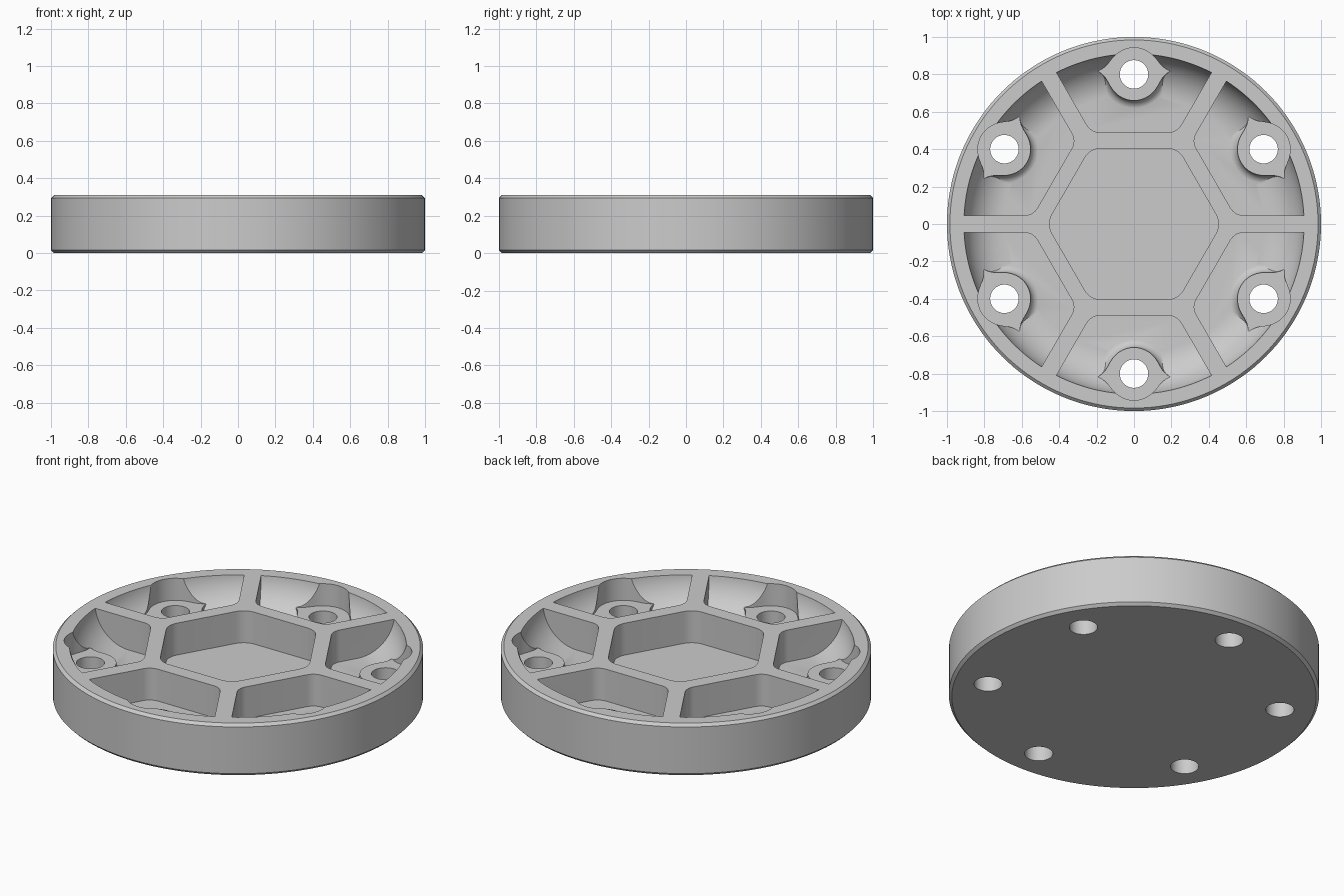
import bpy, bmesh, math
from mathutils import Vector, Matrix

if "Cube" in bpy.data.objects:
    bpy.data.objects.remove(bpy.data.objects["Cube"])

TOP, FLOOR, BOSS_Z = 0.31, 0.12, 0.178


def add_solid(bm, rings, mat=Matrix()):
    """Closed solid lofted through rings of points, bottom to top."""
    vs = [[bm.verts.new(mat @ Vector(p)) for p in r] for r in rings]
    n = len(vs[0])
    for a, b in zip(vs, vs[1:]):
        for i in range(n):
            j = (i + 1) % n
            bm.faces.new((a[i], a[j], b[j], b[i]))
    bm.faces.new(vs[0][::-1])
    bm.faces.new(vs[-1])


def make(name, rings, mats=(Matrix(),)):
    bm = bmesh.new()
    for m in mats:
        add_solid(bm, rings, m)
    me = bpy.data.meshes.new(name)
    bm.to_mesh(me)
    bm.free()
    ob = bpy.data.objects.new(name, me)
    bpy.context.collection.objects.link(ob)
    return ob


def lathe(profile, n, extra=lambda t: 0.0):
    rings = []
    for r, z in profile:
        ring = []
        for i in range(n):
            t = 2 * math.pi * i / n
            q = r + (extra(t) if r > 0.1 else 0)
            ring.append((q * math.cos(t), q * math.sin(t), z))
        rings.append(ring)
    return rings


def rounded(points, radius_list):
    """Polygon with softened corners."""
    out = []
    n = len(points)
    for i, (p, rad) in enumerate(zip(points, radius_list)):
        p = Vector(p)
        if rad == 0:
            out.append(p)
            continue
        u = (Vector(points[i - 1]) - p).normalized()
        v = (Vector(points[(i + 1) % n]) - p).normalized()
        d = rad / math.tan(u.angle(v) / 2)
        for k in range(9):
            s = k / 8
            out.append(p + u * d * (1 - s) ** 2 + v * d * s ** 2)
    return out


def prism(poly, z0, z1):
    return [[(p[0], p[1], z) for p in poly] for z in (z0, z1)]


def boolean(ob, tool, op):
    m = ob.modifiers.new("bool", 'BOOLEAN')
    m.operation, m.object, m.solver = op, tool, 'EXACT'
    dg = bpy.context.evaluated_depsgraph_get()
    dg.update()
    me = bpy.data.meshes.new_from_object(ob.evaluated_get(dg))
    ob.modifiers.clear()
    ob.data = me
    bpy.data.objects.remove(tool)


turns = [Matrix.Rotation(math.radians(60 * k), 4, 'Z') for k in range(6)]
boss_spots = [Matrix.Rotation(math.radians(30 + 60 * k), 4, 'Z')
              @ Matrix.Translation((0.8, 0, 0)) for k in range(6)]

# Chamfered disc
body = make("ribbed_cover", lathe([(0.984, 0), (1, 0.016), (1, TOP - 0.016), (0.984, TOP)], 144))

# Six pockets between the ribs, with a curved outer wall
c, s = 0.5, math.sqrt(0.75)
half, side = 0.046, 0.49
t0 = (side - half * c) / s
corner = (t0 * c - half * s, side)
far = (1.1 * c - half * s, 1.1 * s + half * c)
pocket = rounded([(-corner[0], side), corner, far, (0, 1.2), (-far[0], far[1])],
                 [0.085, 0.085, 0, 0, 0])
pockets = make("pocket_cutter", prism(pocket, 0.08, 0.5), turns)
R, wall = 0.22, 0.912
arc = [(wall - R + R * math.sin(a), FLOOR + R - R * math.cos(a))
       for a in (math.pi / 2 * k / 16 for k in range(17))]
bowl = make("bowl_cutter", lathe(arc + [(wall, 0.4)], 144))
boolean(pockets, bowl, 'INTERSECT')


# Screw bosses with a base fillet and small ears running into the wall
def ears(t):
    a = abs((t + math.pi) % (2 * math.pi) - math.pi)
    return 0.052 * math.exp(-abs(a - math.radians(85)) / 0.16)


fillet = [(0.19 - 0.05 * math.sin(a), FLOOR + 0.049 - 0.05 * math.cos(a))
          for a in (math.pi / 2 * k / 8 for k in range(9))]
bosses = make("boss_form", lathe([(0.19, 0.09)] + fillet + [(0.14, BOSS_Z)], 72, ears), boss_spots)
boolean(pockets, bosses, 'DIFFERENCE')
boolean(body, pockets, 'DIFFERENCE')

# Central hexagonal recess
rad = 0.405 / s
hexagon = [(rad * math.cos(math.pi / 3 * k), rad * math.sin(math.pi / 3 * k)) for k in range(6)]
boolean(body, make("hex_cutter", prism(rounded(hexagon, [0.11] * 6), FLOOR, 0.5)), 'DIFFERENCE')

# Through holes with a counterbore that bites into the rim
drill = lathe([(0.076, -0.1), (0.076, BOSS_Z), (0.142, BOSS_Z), (0.142, 0.5)], 72, ears)
boolean(body, make("drill_cutter", drill, boss_spots), 'DIFFERENCE')

# Single grey finish
grey = bpy.data.materials.new("light grey")
grey.diffuse_color = (0.6, 0.6, 0.6, 1)
grey.use_nodes = True
grey.node_tree.nodes["Principled BSDF"].inputs["Base Color"].default_value = grey.diffuse_color
body.data.materials.clear()
body.data.materials.append(grey)
for f in body.data.polygons:
    f.material_index = 0

bpy.ops.object.select_all(action='DESELECT')
body.select_set(True)
bpy.context.view_layer.objects.active = body
bpy.ops.object.shade_smooth_by_angle(angle=math.radians(30))
